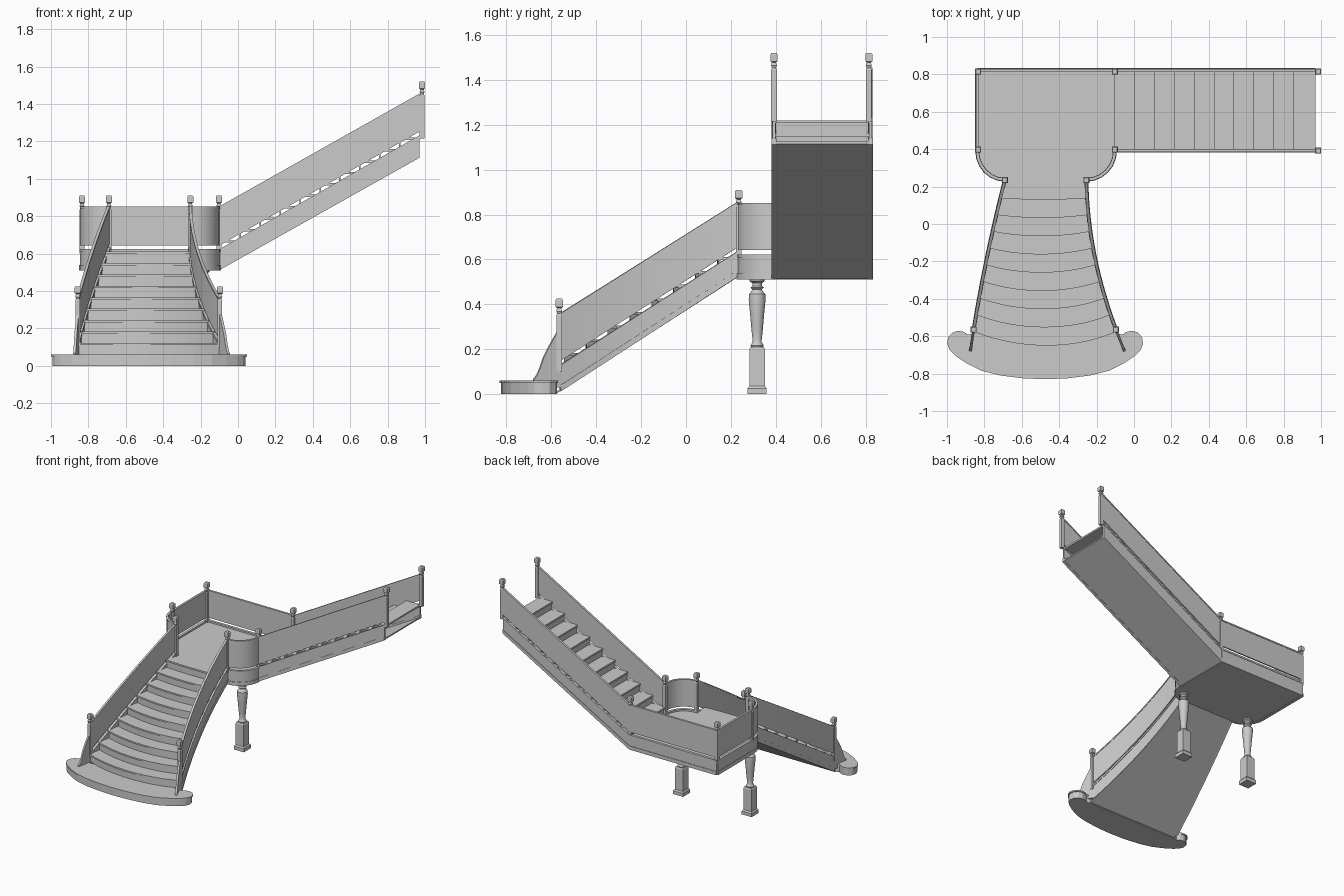
import bpy, bmesh, math
from mathutils import Vector

if "Cube" in bpy.data.objects:
    bpy.data.objects.remove(bpy.data.objects["Cube"])


def loft(name, rings, smooth=False):
    """Solid made by joining closed rings of equal point count, capped at both ends."""
    bm = bmesh.new()
    vs = [[bm.verts.new(p) for p in r] for r in rings]
    n = len(rings[0])
    for a, b in zip(vs, vs[1:]):
        for i in range(n):
            j = (i + 1) % n
            bm.faces.new((a[i], a[j], b[j], b[i]))
    bm.faces.new(vs[0][::-1])
    bm.faces.new(vs[-1])
    bmesh.ops.recalc_face_normals(bm, faces=bm.faces)
    me = bpy.data.meshes.new(name)
    bm.to_mesh(me)
    bm.free()
    ob = bpy.data.objects.new(name, me)
    bpy.context.collection.objects.link(ob)
    if smooth:
        bpy.ops.object.select_all(action='DESELECT')
        ob.select_set(True)
        bpy.context.view_layer.objects.active = ob
        bpy.ops.object.shade_smooth_by_angle(angle=math.radians(30))
    return ob


def slab(name, outline, z0, z1):
    return loft(name, [[(x, y, z) for x, y in outline] for z in (z0, z1)])


def wall(name, path, lo, hi, t):
    """Upright ribbon of thickness t along path; lo / hi give heights per point."""
    rings = []
    for i, p in enumerate(path):
        a, b = path[max(i - 1, 0)], path[min(i + 1, len(path) - 1)]
        d = Vector((b[0] - a[0], b[1] - a[1])).normalized() * t / 2
        l, r = (p[0] - d.y, p[1] + d.x), (p[0] + d.y, p[1] - d.x)
        rings.append([(*l, lo[i]), (*r, lo[i]), (*r, hi[i]), (*l, hi[i])])
    return loft(name, rings, len(path) > 2)


def side(name, path, s_lo, s_hi, p_lo, p_hi):
    """Stringer with mouldings, plus balustrade panel with a slim rail."""
    up = lambda z, d: [v + d for v in z]
    wall(name + "_stringer", path, s_lo, s_hi, 0.014)
    wall(name + "_lower_moulding", path, s_lo, up(s_lo, 0.028), 0.022)
    wall(name + "_upper_moulding", path, up(s_hi, -0.014), s_hi, 0.020)
    wall(name + "_panel", path, p_lo, p_hi, 0.010)
    wall(name + "_rail", path, up(p_hi, -0.010), p_hi, 0.016)


def turned(name, x, y, profile, n):
    """Lathe; four sides give a square post (radius = half width)."""
    k = math.sqrt(2) if n == 4 else 1
    rings = [[(x + r * k * math.cos(math.tau * (i + .5) / n),
               y + r * k * math.sin(math.tau * (i + .5) / n), z) for i in range(n)]
             for r, z in profile]
    return loft(name, rings, n > 4)


def newel(x, y, z0, top):
    turned("newel_post", x, y, [
        (.0125, z0), (.0125, top - .075), (.009, top - .066), (.013, top - .056),
        (.009, top - .042), (.016, top - .037), (.016, top - .006), (.012, top)], 4)


RISE, FLOOR = 0.061, 0.61


# plan curves of the flared lower flight
def left_x(y):
    return -.69 + .23 * (y - .235) + .058 * (y - .235) * (y + .2)


def right_x(y):
    return -.255 - .115 * (y - .235) + .227 * (y - .235) * (y + .2)


def soffit_z(y):
    return max(0.0, (y + .58) * .645)


# bottom step with scrolled ends
CX = -0.475
half = [(0, -.83), (.12, -.825), (.24, -.81), (.34, -.785), (.42, -.745), (.48, -.705),
        (.51, -.675), (.524, -.64), (.518, -.605), (.495, -.58), (.465, -.571),
        (.435, -.577), (.415, -.592), (.38, -.585)]
ring = half + [(-x, y) for x, y in half[:0:-1]]
slab("bottom_step_tread", [(CX + x, y) for x, y in ring], .05, RISE)
slab("bottom_step_base", [(CX + x * .985, -.68 + (y + .68) * .96) for x, y in ring], 0, .05)


# curved steps of lower flight
def step_pt(i, u, z, dy=0):
    if i > 10:
        y = .245
    else:
        y = .13 - .0975 * (10 - i) + (.008 + .0085 * (10 - i)) * u * u + dy
    a, b = left_x(y), right_x(y)
    return (a + (b - a) * (u + 1) / 2, y, z)


US = [k / 8 - 1 for k in range(17)]
for i in range(2, 11):
    z = RISE * i
    loft("lower_tread", [[step_pt(i, u, z - .012), step_pt(i, u, z),
                          step_pt(i + 1, u, z, .012), step_pt(i + 1, u, z - .012, .012)]
                         for u in US], True)
    loft("lower_riser", [[step_pt(i, u, z - RISE, .008), step_pt(i, u, z - .012, .008),
                          step_pt(i, u, z - .012, .016), step_pt(i, u, z - RISE, .016)]
                         for u in US], True)

# sloping underside of lower flight
ys = [-.58 + .815 * k / 16 for k in range(17)]
loft("lower_soffit", [[(left_x(y), y, soffit_z(y)), (right_x(y), y, soffit_z(y)),
                       (right_x(y), y, soffit_z(y) + .01), (left_x(y), y, soffit_z(y) + .01)]
                      for y in ys], True)

# lower flight sides, with sweeping ends past the first newels
for name, fx in (("lower_left", left_x), ("lower_right", right_x)):
    ys = [-.56 + .795 * k / 16 for k in range(17)]
    top = [.06 + (y + .67) * .64 for y in ys]
    side(name, [(fx(y), y) for y in ys], [soffit_z(y) for y in ys], top,
         [z + .018 for z in top], [.85 + (y - .22) * .628 for y in ys])
    end = [(-.68, .065), (-.665, .085), (-.65, .12), (-.635, .165), (-.615, .205),
           (-.59, .25), (-.56, .30)]
    wall(name + "_sweep", [(fx(y), y) for y, _ in end],
         [max(.03, soffit_z(y)) for y, _ in end], [z for _, z in end], .014)
    newel(fx(-.565), -.565, .10, .425)
    newel(fx(.235), .235, .60, .91)

# landing floor and underside, with rounded front corners
X0, X1, YB, YF = -.838, -.102, .822, .392


def corner(x, inner, n=7):
    return [(inner + (x - inner) * math.cos(a), YF + (.237 - YF) * math.sin(a))
            for a in (math.pi / 2 * k / (n - 1) for k in range(n))]


cl, cr = corner(X0, -.69), corner(X1, -.255)
outline = [(X1, YB), (X0, YB)] + cl + cr[::-1]
slab("landing_floor", outline, FLOOR - .015, FLOOR)
slab("landing_soffit", outline, .512, .524)

# landing sides
for name, path in (("landing_back", [(X0, YB), (X1, YB)]), ("landing_left", [(X0, YB), (X0, YF)]),
                   ("corner_left", cl), ("corner_right", cr)):
    c = [1] * len(path)
    side(name, path, [.51 * k for k in c], [.623 * k for k in c],
         [.642 * k for k in c], [.852 * k for k in c])
for x in (X0 + .004, X1):
    for y in (.815, .398):
        newel(x, y, .60, .91)

# straight upper flight
XA, XE, G = -.10, .97, .1065
for k in range(10):
    x, z = XA + G * k, FLOOR + RISE * (k + 1)
    xe = min(x + G + .012, XE)
    slab("upper_tread", [(x - .006, YF), (xe, YF), (xe, YB), (x - .006, YB)], z - .013, z)
    slab("upper_riser", [(x + .002, YF), (x + .01, YF), (x + .01, YB), (x + .002, YB)],
         z - RISE, z - .013)
loft("upper_soffit", [[(x, YF, z), (x, YB, z), (x, YB, z + .01), (x, YF, z + .01)]
                      for x, z in ((XA, .513), (XE, 1.115))])
for name, y in (("upper_front", YF), ("upper_back", YB)):
    side(name, [(XA, y), (XE, y)], [.511, 1.112], [.623, 1.232], [.642, 1.252], [.852, 1.455])
for y in (.815, .392):
    newel(.984, y, 1.215, 1.52)

# turned columns under the landing
for x in (CX - .29, CX + .29):
    turned("column_pedestal", x, .317, [(.042, 0), (.042, .026), (.034, .036), (.034, .20),
                                        (.029, .21)], 4)
    turned("column_shaft", x, .317, [
        (.026, .208), (.030, .216), (.024, .226), (.020, .235), (.025, .28), (.032, .36),
        (.038, .42), (.037, .445), (.026, .458), (.021, .466), (.030, .474), (.022, .482),
        (.022, .495), (.034, .503), (.034, .514)], 20)
